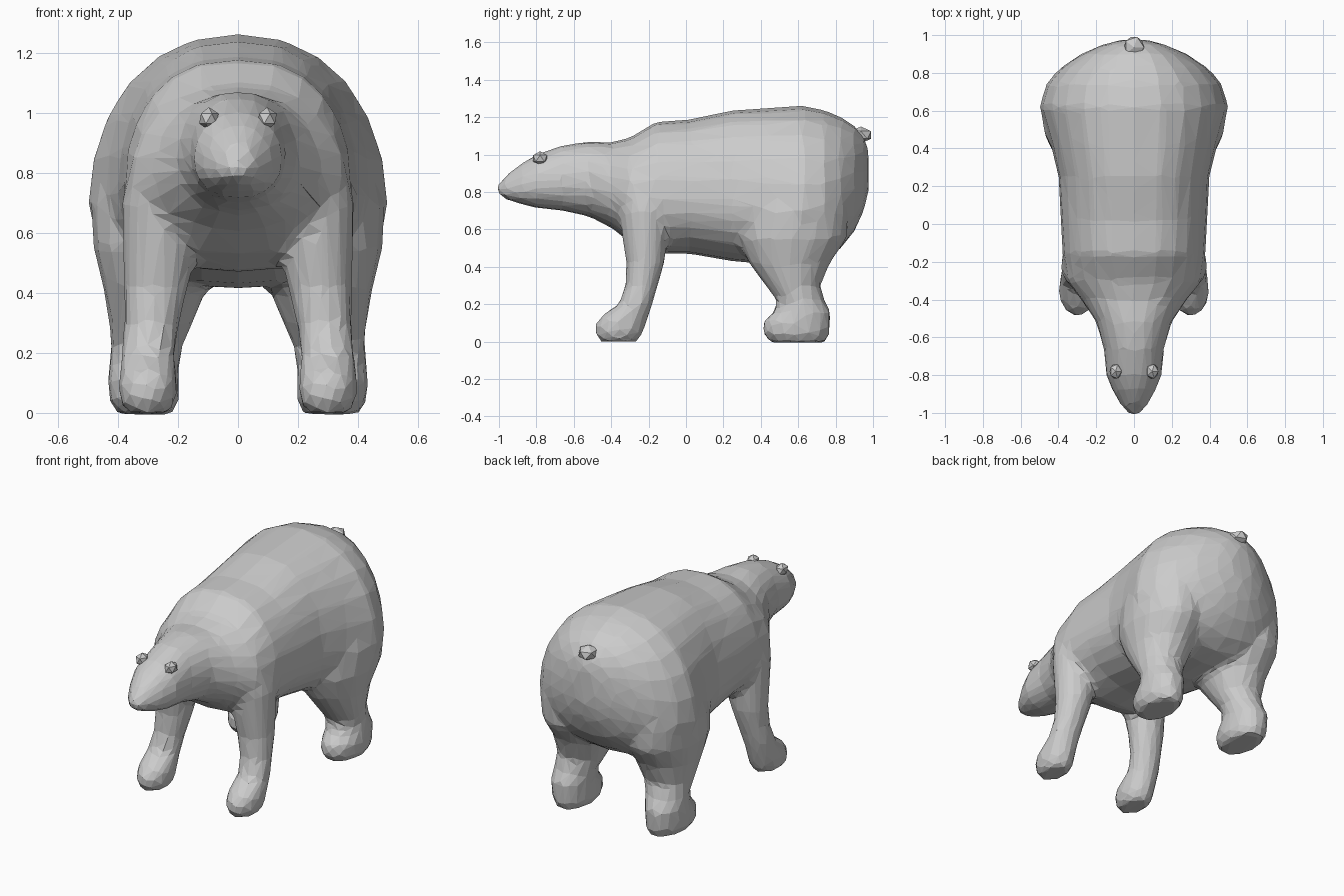
import bpy, bmesh, math
from mathutils import Vector

cube = bpy.data.objects.get("Cube")
if cube:
    bpy.data.objects.remove(cube, do_unlink=True)

fur = bpy.data.materials.new("light_grey_fur")
fur.use_nodes = True
GREY = (0.6, 0.6, 0.6, 1)
fur.diffuse_color = GREY
fur.node_tree.nodes["Principled BSDF"].inputs["Base Color"].default_value = GREY


def add_object(name, bm):
    bmesh.ops.recalc_face_normals(bm, faces=bm.faces)
    mesh = bpy.data.meshes.new(name)
    bm.to_mesh(mesh)
    bm.free()
    mesh.materials.append(fur)
    obj = bpy.data.objects.new(name, mesh)
    bpy.context.scene.collection.objects.link(obj)
    return obj


def loft(name, rings):
    """Skin a closed tube over rings of points."""
    bm = bmesh.new()
    loops = [[bm.verts.new(p) for p in ring] for ring in rings]
    n = len(loops[0])
    for a, b in zip(loops, loops[1:]):
        for i in range(n):
            j = (i + 1) % n
            bm.faces.new((a[i], a[j], b[j], b[i]))
    bm.faces.new(loops[0])
    bm.faces.new(loops[-1])
    bmesh.ops.triangulate(bm, faces=bm.faces)
    return add_object(name, bm)


def angles(n):
    return [2 * math.pi * i / n for i in range(n)]


def body_ring(y, top, mid, bottom, width):
    # The back is broad and flat behind the shoulders
    upper = 0.8 if -0.2 < y < 0.5 else 0.9
    ring = []
    for a in angles(24):
        c, s = math.cos(a), math.sin(a)
        power = upper if s > 0 else 0.85
        x = width * math.copysign(abs(c) ** power, c)
        ring.append((x, y, mid + s * (top - mid if s > 0 else mid - bottom)))
    return ring


def leg_ring(side, z, x0, x1, y0, y1):
    return [(side * ((x0 + x1) / 2 + math.cos(a) * (x1 - x0) / 2),
             (y0 + y1) / 2 + math.sin(a) * (y1 - y0) / 2, z) for a in angles(16)]


# Head, neck and trunk: y, top, widest height, bottom, half width
BODY = [
    (-1.01, 0.835, 0.815, 0.79, 0.03), (-0.96, 0.89, 0.81, 0.76, 0.07),
    (-0.88, 0.955, 0.82, 0.735, 0.115), (-0.80, 1.0, 0.84, 0.715, 0.148),
    (-0.66, 1.05, 0.86, 0.70, 0.16), (-0.52, 1.07, 0.85, 0.67, 0.2),
    (-0.40, 1.065, 0.80, 0.61, 0.28), (-0.30, 1.09, 0.77, 0.53, 0.36),
    (-0.16, 1.175, 0.76, 0.47, 0.378), (0.02, 1.187, 0.76, 0.47, 0.388),
    (0.25, 1.237, 0.74, 0.43, 0.4), (0.42, 1.247, 0.72, 0.415, 0.44),
    (0.62, 1.262, 0.70, 0.415, 0.5), (0.74, 1.237, 0.71, 0.44, 0.465),
    (0.83, 1.2, 0.76, 0.50, 0.385), (0.90, 1.155, 0.82, 0.59, 0.28),
    (0.95, 1.1, 0.86, 0.70, 0.165), (0.975, 1.03, 0.9, 0.8, 0.07),
]

# Legs: height, inner x, outer x, front y, back y
FRONT_LEG = [
    (0.0, 0.23, 0.37, -0.46, -0.26), (0.04, 0.205, 0.395, -0.485, -0.235),
    (0.09, 0.20, 0.4, -0.49, -0.215), (0.14, 0.205, 0.395, -0.45, -0.2),
    (0.20, 0.21, 0.39, -0.36, -0.18), (0.30, 0.195, 0.38, -0.325, -0.15),
    (0.42, 0.165, 0.38, -0.32, -0.115), (0.55, 0.14, 0.383, -0.34, -0.10),
    (0.70, 0.12, 0.388, -0.36, -0.08), (0.85, 0.10, 0.36, -0.34, -0.08),
    (1.0, 0.10, 0.25, -0.28, -0.12),
]
HIND_LEG = [
    (-0.005, 0.22, 0.40, 0.45, 0.75), (0.04, 0.195, 0.43, 0.41, 0.77),
    (0.11, 0.195, 0.435, 0.41, 0.775), (0.16, 0.195, 0.43, 0.47, 0.775),
    (0.22, 0.185, 0.425, 0.485, 0.74), (0.30, 0.15, 0.43, 0.425, 0.72),
    (0.42, 0.10, 0.45, 0.335, 0.77), (0.55, 0.08, 0.482, 0.28, 0.86),
    (0.70, 0.08, 0.49, 0.31, 0.87), (0.85, 0.10, 0.45, 0.38, 0.82),
    (1.0, 0.10, 0.36, 0.45, 0.75),
]

body = loft("body", [body_ring(*r) for r in BODY])

# Weld the four legs to the trunk so that it is one skin
legs = [loft("leg", [leg_ring(side, *r) for r in rings])
        for rings in (FRONT_LEG, HIND_LEG) for side in (1, -1)]
for leg in legs:
    union = body.modifiers.new("join_leg", 'BOOLEAN')
    union.operation = 'UNION'
    union.solver = 'EXACT'
    union.object = leg

# Blend the seams into flesh, then reduce to irregular facets
remesh = body.modifiers.new("even_skin", 'REMESH')
remesh.mode = 'VOXEL'
remesh.voxel_size = 0.02
smooth = body.modifiers.new("blend", 'SMOOTH')
smooth.factor = 0.5
smooth.iterations = 8
facets = body.modifiers.new("facets", 'DECIMATE')
facets.ratio = 0.055

depsgraph = bpy.context.evaluated_depsgraph_get()
skin = bpy.data.meshes.new_from_object(body.evaluated_get(depsgraph))
body.modifiers.clear()
body.data = skin
skin.materials.clear()
skin.materials.append(fur)
skin.shade_flat()
for leg in legs:
    bpy.data.objects.remove(leg, do_unlink=True)


def nub(name, location, size):
    """Small faceted lump."""
    bm = bmesh.new()
    bmesh.ops.create_icosphere(bm, subdivisions=1, radius=1)
    for v in bm.verts:
        v.co = Vector(location) + Vector(a * b for a, b in zip(v.co, size))
    return add_object(name, bm)


# Ears and tail
for side, label in ((1, "left"), (-1, "right")):
    nub(label + "_ear", (side * 0.097, -0.78, 0.98), (0.036, 0.044, 0.038))
nub("tail", (0, 0.935, 1.105), (0.06, 0.065, 0.045))
